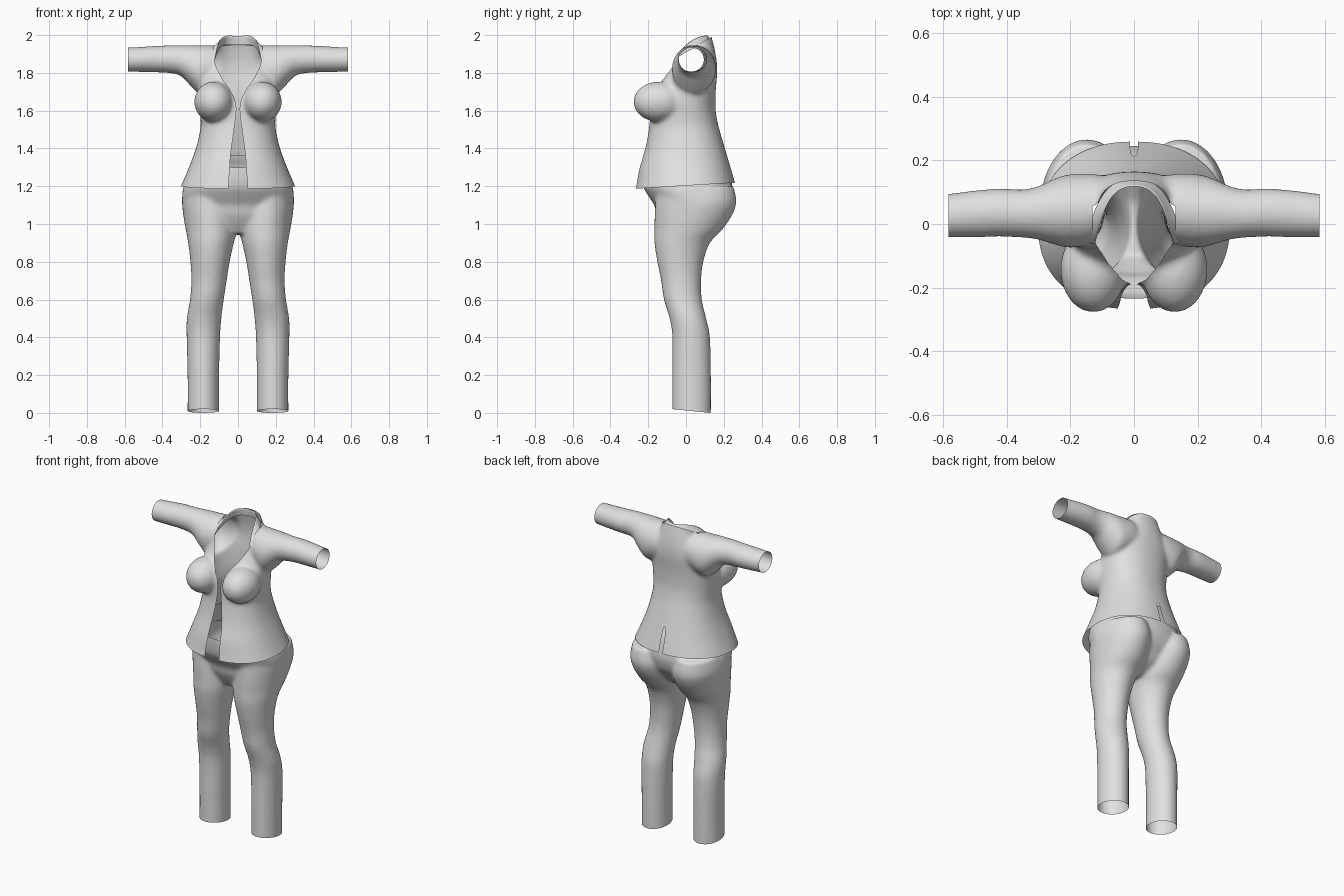
import bpy, bmesh, math
from mathutils import Vector, Matrix

if "Cube" in bpy.data.objects:
    bpy.data.objects.remove(bpy.data.objects["Cube"])

cloth = bpy.data.materials.new("grey cloth")
cloth.diffuse_color = (0.75, 0.75, 0.75, 1)
cloth.use_nodes = True
cloth.node_tree.nodes["Principled BSDF"].inputs["Base Color"].default_value = cloth.diffuse_color


def smooth_rows(rows, steps=6):
    """Catmull-Rom interpolation between cross-section rows."""
    out = []
    for i in range(len(rows) - 1):
        p0, p1, p2, p3 = (rows[max(0, min(len(rows) - 1, i + k))] for k in (-1, 0, 1, 2))
        for s in range(steps):
            t = s / steps
            out.append([0.5 * (2 * b + (c - a) * t + (2 * a - 5 * b + 4 * c - d) * t * t
                               + (3 * b - a - 3 * c + d) * t ** 3)
                        for a, b, c, d in zip(p0, p1, p2, p3)])
    return out + [list(rows[-1])]


def loft(bm, rows, axis='z', power=2.0, side=1, n=48):
    """Closed solid from rows (position, u min, u max, v min, v max)."""
    rings = []
    for t, u0, u1, v0, v1 in smooth_rows(rows):
        ring = []
        for k in range(n):
            a = 2 * math.pi * k / n
            c, s = math.cos(a), math.sin(a)
            u = (u0 + u1) / 2 + (u1 - u0) / 2 * math.copysign(abs(c) ** (2 / power), c)
            v = (v0 + v1) / 2 + (v1 - v0) / 2 * math.copysign(abs(s) ** (2 / power), s)
            co = (side * u, v, t) if axis == 'z' else (side * t, u, v)
            ring.append(bm.verts.new(co))
        rings.append(ring)
    for r0, r1 in zip(rings, rings[1:]):
        for k in range(n):
            j = (k + 1) % n
            bm.faces.new((r0[k], r0[j], r1[j], r1[k]))
    bm.faces.new(rings[0])
    bm.faces.new(rings[-1])


def add_object(name, bm):
    me = bpy.data.meshes.new(name)
    for f in bm.faces:
        f.smooth = True
    bm.to_mesh(me)
    bm.free()
    me.materials.append(cloth)
    ob = bpy.data.objects.new(name, me)
    bpy.context.collection.objects.link(ob)
    return ob


def fuse(bm, voxel, iterations):
    """Merge overlapping solids into one smooth skin."""
    bmesh.ops.recalc_face_normals(bm, faces=bm.faces)
    ob = add_object("fuse_helper", bm)
    m = ob.modifiers.new("remesh", 'REMESH')
    m.mode = 'VOXEL'
    m.voxel_size = voxel
    s = ob.modifiers.new("smooth", 'SMOOTH')
    s.factor = 0.5
    s.iterations = iterations
    dg = bpy.context.evaluated_depsgraph_get()
    me = bpy.data.meshes.new_from_object(ob.evaluated_get(dg))
    out = bmesh.new()
    out.from_mesh(me)
    bpy.data.objects.remove(ob)
    bpy.data.meshes.remove(me)
    return out


def cut(bm, co, no, clear=True):
    """Slice by a plane; removes the side the normal points to."""
    bmesh.ops.bisect_plane(bm, geom=bm.verts[:] + bm.edges[:] + bm.faces[:],
                           plane_co=co, plane_no=no, clear_outer=clear)


def lookup(table, z):
    for (z0, w0), (z1, w1) in zip(table, table[1:]):
        if z <= z1:
            return w0 + (w1 - w0) * max(0, z - z0) / (z1 - z0)
    return table[-1][1]


# trousers: two legs and a pelvis
leg = [(-.10, .10, .267, -.072, .132), (.0, .10, .267, -.072, .132), (.2, .10, .267, -.072, .132),
       (.4, .095, .272, -.072, .127), (.5, .088, .271, -.087, .107), (.6, .075, .254, -.117, .084),
       (.7, .06, .247, -.132, .08), (.8, .044, .252, -.152, .092), (.9, .022, .264, -.167, .127),
       (.97, .004, .277, -.167, .192), (1.05, 0, .29, -.166, .246), (1.12, 0, .296, -.162, .267),
       (1.2, .02, .282, -.16, .252)]
pelvis = [(.95, .10, -.10, .07), (1.0, .25, -.13, .15), (1.05, .28, -.155, .19),
          (1.1, .295, -.168, .225), (1.15, .296, -.2, .242), (1.2, .288, -.226, .246),
          (1.3, .25, -.236, .225), (1.36, .223, -.222, .198), (1.45, .2, -.2, .18)]
bm = bmesh.new()
for side in (1, -1):
    loft(bm, leg, side=side)
loft(bm, [(z, -w, w, f, b) for z, w, f, b in pelvis], power=2.1)
bm = fuse(bm, .01, 10)
cut(bm, (0, 0, .013), (0, -.1, -1))          # slanted hems
cut(bm, (0, 0, 1.335), (0, -.148, 1))        # slanted waist
add_object("trousers", bm)

# jacket: torso, sleeve and bust fused
torso = [(1.08, .35, -.30, .30), (1.19, .307, -.268, .268), (1.3, .26, -.247, .236),
         (1.4, .223, -.217, .206), (1.5, .2, -.197, .177), (1.55, .198, -.192, .165),
         (1.6, .202, -.19, .157), (1.65, .206, -.186, .156), (1.7, .206, -.168, .157),
         (1.75, .204, -.14, .161), (1.8, .198, -.108, .165), (1.86, .165, -.08, .163),
         (1.92, .13, -.045, .153), (1.95, .112, -.02, .146), (2.0, .1, 0, .134),
         (2.06, .1, 0, .13)]
sleeve = [(.05, -.02, .14, 1.78, 1.90), (.12, -.06, .157, 1.72, 1.943), (.2, -.075, .157, 1.69, 1.946),
          (.25, -.065, .143, 1.73, 1.947), (.3, -.05, .12, 1.782, 1.947), (.35, -.043, .109, 1.797, 1.946),
          (.42, -.04, .112, 1.802, 1.944), (.5, -.042, .106, 1.804, 1.939), (.58, -.042, .096, 1.806, 1.935),
          (.66, -.042, .093, 1.806, 1.933)]
bm = bmesh.new()
loft(bm, [(z, -w, w, f, b) for z, w, f, b in torso], power=2.25)
for side in (1, -1):
    loft(bm, sleeve, axis='x', side=side)
    bmesh.ops.create_uvsphere(bm, u_segments=32, v_segments=20, radius=1,
                              matrix=Matrix.Translation((side * .128, -.143, 1.647))
                              @ Matrix.Diagonal((.104, .136, .107, 1)))
bm = fuse(bm, .01, 14)
NECK = 1.911
cut(bm, (0, 0, 0), (-1, 0, 0))               # keep one half
cut(bm, (.583, 0, 0), (1, 0, 0))             # cuff
cut(bm, (0, 0, 1.203), (0, .06, -1))         # hem
cut(bm, (.13, 0, 0), (1, 0, 0), False)
cut(bm, (0, 0, NECK), (0, -.59, 1), False)   # neckline

# front opening and back slit: half widths by height
front = [(1.1, .052), (1.2, .05), (1.36, .04), (1.45, .028), (1.55, .014), (1.61, .008),
         (1.66, .016), (1.72, .048), (1.765, .082), (1.83, .115), (1.88, .128), (2.1, .13)]
slit = [(1.1, .014), (1.3, .012), (1.36, .008), (1.375, 0), (2.1, 0)]


def gap(p):
    return lookup(front if p.y < .03 else slit, p.z)


def is_open(f):
    c = f.calc_center_median()
    neck = c.x < .13 and c.z > 1.85 and c.z > NECK + .59 * c.y
    return neck or c.x < gap(c)


bmesh.ops.delete(bm, geom=[f for f in bm.faces if is_open(f)], context='FACES')
for v in bm.verts:
    if v.is_boundary and abs(v.co.x - gap(v.co)) < .009 and v.co.z < (1.88 if v.co.y < .03 else 1.38):
        v.co.x = gap(v.co)
bmesh.ops.remove_doubles(bm, verts=bm.verts, dist=.0008)
jacket = add_object("jacket", bm)
jacket.modifiers.new("mirror", 'MIRROR')

# collar: inner stand, fold line and outer flap edge
inner = [(0, .13, 1.95), (.07, .11, 1.95), (.1, .05, 1.935), (.11, 0, 1.91), (.117, -.04, 1.885), (.122, -.06, 1.868)]
fold = [(0, .124, 1.994), (.06, .106, 2.004), (.09, .05, 1.988), (.106, 0, 1.952), (.116, -.04, 1.912), (.124, -.062, 1.872)]
outer = [(0, .148, 1.94), (.078, .128, 1.942), (.118, .06, 1.95), (.136, .01, 1.938), (.15, -.028, 1.905), (.166, -.058, 1.86)]
bm = bmesh.new()
grid = [[bm.verts.new(p) for p in row] for row in (inner, fold, outer)]
for r0, r1 in zip(grid, grid[1:]):
    for k in range(len(r0) - 1):
        bm.faces.new((r0[k], r0[k + 1], r1[k + 1], r1[k]))
crease = bm.edges.layers.float.new("crease_edge")
for a, b in zip(grid[1], grid[1][1:]):
    bm.edges.get((a, b))[crease] = .7
bmesh.ops.recalc_face_normals(bm, faces=bm.faces)
if sum(f.normal.z for f in bm.faces) < 0:
    bmesh.ops.reverse_faces(bm, faces=bm.faces)
collar = add_object("collar", bm)
collar.modifiers.new("mirror", 'MIRROR')
sub = collar.modifiers.new("subdivision", 'SUBSURF')
sub.levels = sub.render_levels = 2
sub.boundary_smooth = 'PRESERVE_CORNERS'
